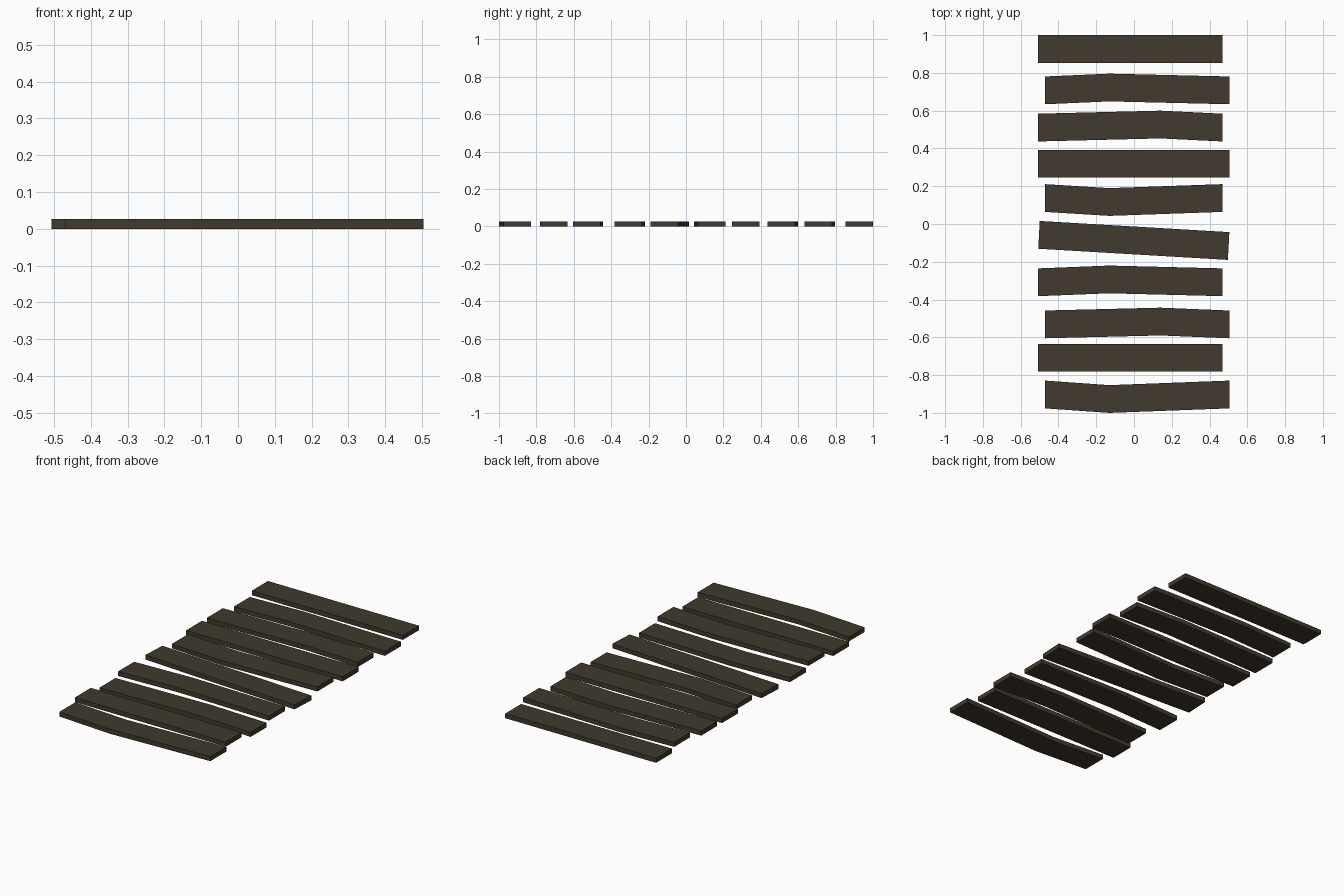
import bpy, bmesh

if "Cube" in bpy.data.objects:
    bpy.data.objects.remove(bpy.data.objects["Cube"])

wood = bpy.data.materials.new("dark weathered wood")
wood.diffuse_color = (0.052, 0.041, 0.026, 1.0)
wood.use_nodes = True
wood.node_tree.nodes["Principled BSDF"].inputs["Base Color"].default_value = wood.diffuse_color

THICK = 0.027
WIDTH = 0.147


def plank(name, outline):
    """Extrude a plan outline (counter-clockwise) into a flat board."""
    bm = bmesh.new()
    base = bm.faces.new([bm.verts.new((x, y, 0)) for x, y in outline])
    res = bmesh.ops.extrude_face_region(bm, geom=[base], use_keep_orig=True)
    top = [v for v in res["geom"] if isinstance(v, bmesh.types.BMVert)]
    bmesh.ops.translate(bm, verts=top, vec=(0, 0, THICK))
    bmesh.ops.recalc_face_normals(bm, faces=bm.faces[:])
    me = bpy.data.meshes.new(name)
    bm.to_mesh(me)
    bm.free()
    me.materials.append(wood)
    ob = bpy.data.objects.new(name, me)
    bpy.context.collection.objects.link(ob)


# Each board: left x, right x, top edge y at the ends, bend x, bend offset
L, R = -0.507, 0.505
l, r = -0.471, 0.468
boards = [
    (L, r, 1.0, 0, 0),
    (l, R, 0.781, -0.13, 0.015),
    (L, r, 0.584, 0.14, 0.016),
    (L, R, 0.392, 0, 0),
    (l, r, 0.211, -0.13, -0.021),
    (L, r, -0.235, -0.13, 0.015),
    (l, R, -0.458, 0.14, 0.015),
    (L, r, -0.634, 0, 0),
    (l, R, -0.829, -0.13, -0.024),
]
for i, (x0, x1, y, bx, dy) in enumerate(boards):
    upper = [(x1, y), (bx, y + dy), (x0, y)]
    lower = [(px, py - WIDTH) for px, py in reversed(upper)]
    plank(f"plank_{i + 1}", upper + lower)

# The one skewed board
plank("skewed_plank", [(-0.499, 0.016), (-0.507, -0.131),
                       (0.497, -0.19), (0.505, -0.043)])
